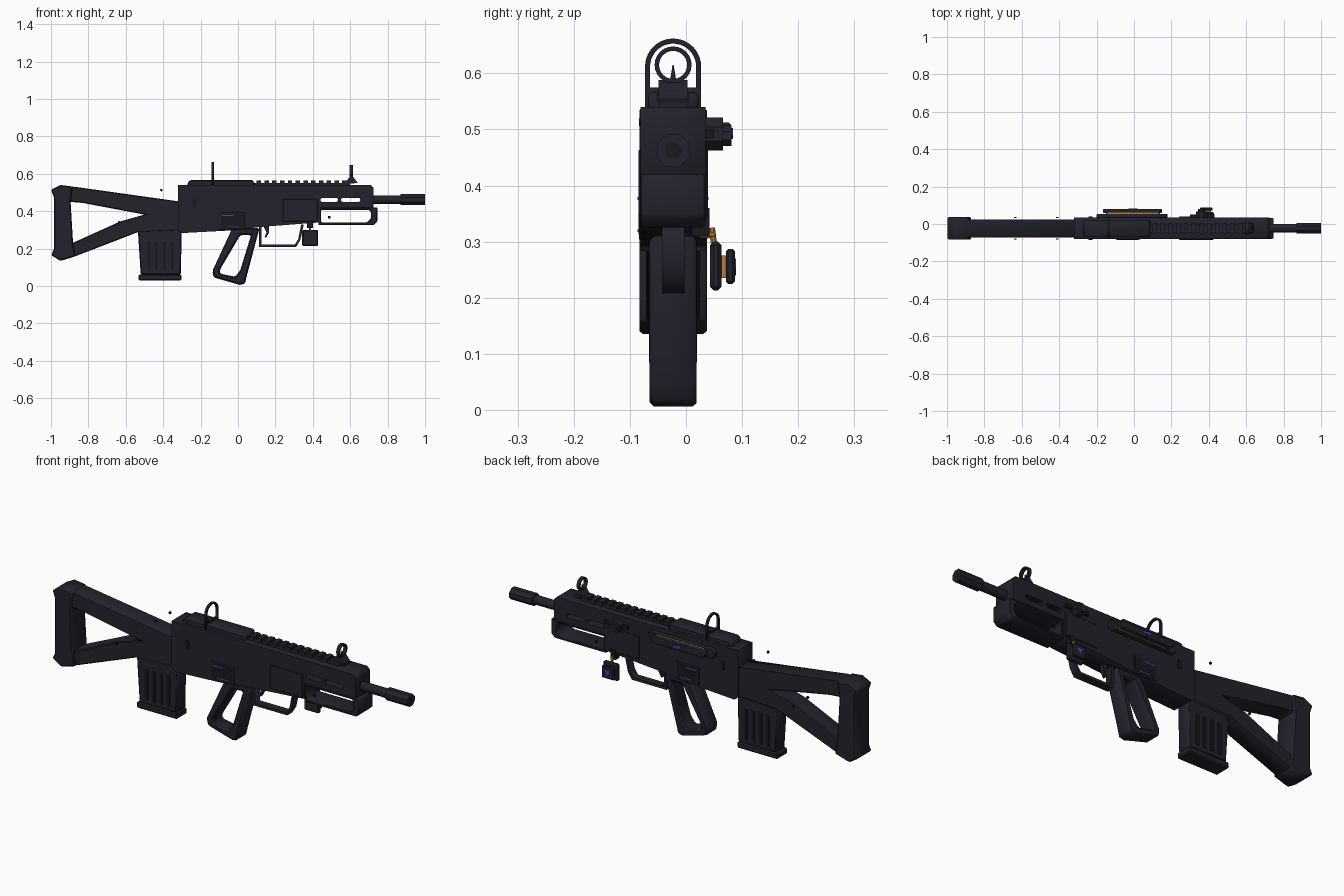
import bpy, bmesh, math
from mathutils import Matrix, Vector

if "Cube" in bpy.data.objects:
    bpy.data.objects.remove(bpy.data.objects["Cube"], do_unlink=True)

MID = -0.023  # y of the centre plane


def material(name, rgb):
    m = bpy.data.materials.new(name)
    m.use_nodes = True
    m.diffuse_color = (*rgb, 1)
    m.node_tree.nodes["Principled BSDF"].inputs["Base Color"].default_value = (*rgb, 1)
    return m


DARK = material("dark_blue_grey", (0.016, 0.016, 0.025))
BLACK = material("soft_black", (0.009, 0.009, 0.013))
PURPLE = material("purple", (0.08, 0.045, 0.5))
GOLD = material("gold", (0.45, 0.2, 0.05))


def add(name, bm, mat, bevel=0):
    bmesh.ops.recalc_face_normals(bm, faces=bm.faces)
    me = bpy.data.meshes.new(name)
    bm.to_mesh(me)
    bm.free()
    me.materials.append(mat)
    ob = bpy.data.objects.new(name, me)
    bpy.context.collection.objects.link(ob)
    if bevel:
        mod = ob.modifiers.new("edge_chamfer", "BEVEL")
        mod.width, mod.segments, mod.limit_method = bevel, 1, "ANGLE"
        mod.angle_limit = math.radians(35)
    return ob


def prism(name, loops, a, b, mat=DARK, bevel=0, axis="y"):
    """Extrude a flat outline with holes from a to b along y (or x)."""
    cu = bpy.data.curves.new(name, "CURVE")
    cu.dimensions, cu.fill_mode, cu.extrude = "2D", "BOTH", (b - a) / 2
    for loop in loops:
        sp = cu.splines.new("POLY")
        sp.points.add(len(loop) - 1)
        for p, (u, v) in zip(sp.points, loop):
            p.co = (u, v, 0, 1)
        sp.use_cyclic_u = True
    tmp = bpy.data.objects.new(name, cu)
    bpy.context.collection.objects.link(tmp)
    dg = bpy.context.evaluated_depsgraph_get()
    me = bpy.data.meshes.new_from_object(tmp.evaluated_get(dg))
    bm = bmesh.new()
    bm.from_mesh(me)
    bpy.data.objects.remove(tmp)
    bpy.data.curves.remove(cu)
    bpy.data.meshes.remove(me)
    bmesh.ops.remove_doubles(bm, verts=bm.verts, dist=1e-5)
    bmesh.ops.dissolve_limit(bm, angle_limit=0.02, verts=bm.verts, edges=bm.edges)
    mid = (a + b) / 2
    for v in bm.verts:
        u, w, d = v.co
        v.co = (u, mid + d, w) if axis == "y" else (mid + d, u, w)
    return add(name, bm, mat, bevel)


def box(name, x, y, z, mat=DARK, bevel=0):
    bm = bmesh.new()
    bmesh.ops.create_cube(bm, size=1)
    lo, hi = Vector((x[0], y[0], z[0])), Vector((x[1], y[1], z[1]))
    for v in bm.verts:
        v.co = (lo + hi) / 2 + Vector(c * s for c, s in zip(v.co, hi - lo))
    return add(name, bm, mat, bevel)


def rod(name, start, end, r, mat=DARK, sides=16, r2=None):
    start, end = Vector(start), Vector(end)
    d = end - start
    bm = bmesh.new()
    bmesh.ops.create_cone(bm, cap_ends=True, segments=sides, radius1=r,
                          radius2=r if r2 is None else r2, depth=d.length)
    turn = d.to_track_quat("Z", "Y").to_matrix().to_4x4()
    bm.transform(Matrix.Translation((start + end) / 2) @ turn
                 @ Matrix.Rotation(math.pi / sides, 4, "Z"))
    ob = add(name, bm, mat)
    for p in ob.data.polygons:
        p.use_smooth = sides > 8 and len(p.vertices) == 4
    return ob


def arc(cx, cz, r, a0=0, a1=360, n=24):
    full = a1 - a0 == 360
    angles = [math.radians(a0 + (a1 - a0) * i / n) for i in range(n if full else n + 1)]
    return [(cx + r * math.cos(t), cz + r * math.sin(t)) for t in angles]


def slot(x0, x1, z, r):
    return arc(x1 - r, z, r, -90, 90, 4) + arc(x0 + r, z, r, 90, 270, 4)


# Receiver and upper handguard with through slots
prism("receiver", [
    [(-.32, .54), (.71, .54), (.725, .525), (.725, .42), (.435, .42), (.435, .34),
     (.24, .325), (.11, .315), (-.02, .298), (-.3, .283), (-.32, .3)],
    slot(.44, .535, .46, .011), slot(.55, .655, .46, .011)],
    MID - .058, MID + .058, bevel=.01)
prism("lower_handguard", [
    [(.43, .42), (.745, .42), (.745, .345), (.725, .325), (.43, .325)],
    [(.445, .407), (.70, .407), (.71, .397), (.71, .36), (.69, .34), (.445, .34)]],
    MID - .056, MID + .056, bevel=.004)
prism("top_cover", [[(-.27, .535), (-.27, .55), (-.255, .567), (.08, .567), (.09, .535)]],
      MID - .045, MID + .045, bevel=.006)

# Toothed top rail
box("rail_base", (.08, .6), (MID - .024, MID + .024), (.535, .552))
for i in range(13):
    x = .1 + i * .0415
    box("rail_tooth", (x, x + .024), (MID - .028, MID + .028), (.548, .563))

# Sights
prism("rear_sight", [
    arc(MID, .612, .05, 0, 180, 20) + [(MID - .05, .54), (MID + .05, .54)],
    arc(MID, .612, .041, 0, 180, 20) + [(MID - .041, .575), (MID + .041, .575)]],
    -.141, -.129, axis="x")
prism("front_sight_ring", [arc(MID, .615, .033), arc(MID, .615, .025)],
      .597, .615, axis="x")
prism("front_sight_base", [[(.572, .552), (.585, .568), (.6, .588), (.612, .588),
                            (.627, .568), (.64, .552)]], MID - .026, MID + .026)
rod("front_sight_post", (.606, MID, .585), (.606, MID, .615), .006, r2=.001)

# Barrel and slotted muzzle
rod("barrel", (.7, MID, .462), (.88, MID, .462), .023)
muzzle = rod("muzzle", (.87, MID, .462), (1, MID, .462), .0315, sides=8)
cutters = [prism("muzzle_cutter", [slot(x0, x1, .464, .009)], MID - .1, MID + .1)
           for x0, x1 in ((.885, .912), (.935, .977))]
for c in cutters:
    mod = muzzle.modifiers.new("slot", "BOOLEAN")
    mod.operation, mod.object, mod.solver = "DIFFERENCE", c, "EXACT"
graph = bpy.context.evaluated_depsgraph_get()
baked = bpy.data.meshes.new_from_object(muzzle.evaluated_get(graph))
muzzle.modifiers.clear()
muzzle.data = baked
for c in cutters:
    bpy.data.objects.remove(c)
rod("muzzle_bore", (.99, MID, .462), (1.001, MID, .462), .015, BLACK)

# Skeleton stock and butt pad
prism("stock", [
    [(-.95, .535), (-.87, .53), (-.553, .487), (-.3, .45), (-.3, .3), (-.53, .29),
     (-.875, .157), (-.95, .15)],
    [(-.90, .45), (-.83, .444), (-.5, .382), (-.63, .345), (-.885, .23)]],
    MID - .048, MID + .048, bevel=.008)
prism("butt_pad", [[(-.999, .515), (-.95, .54), (-.885, .532), (-.895, .45), (-.882, .23),
                    (-.87, .158), (-.95, .134), (-.999, .165), (-.985, .195), (-.985, .475)]],
      MID - .06, MID + .06, bevel=.006)

# Magazine with ribs
prism("magazine", [[(-.537, .32), (-.3, .32), (-.306, .06), (-.52, .06)]],
      MID - .038, MID + .038, bevel=.006)
box("magazine_base", (-.532, -.302), (MID - .042, MID + .042), (.03, .062), bevel=.006)
for side in (-1, 1):
    for i in range(4):
        x = -.485 + i * .042
        y = MID + side * .039
        box("magazine_rib", (x, x + .016), (y - .004, y + .004), (.085, .24), BLACK)

# Open grip
prism("grip", [
    [(-.03, .31), (-.137, .08), (-.13, .046), (.01, .006), (.037, .012), (.046, .05),
     (.115, .31)],
    [(.012, .272), (.07, .272), (.012, .085), (-.015, .05), (-.095, .066), (-.098, .085)]],
    MID - .042, MID + .042, bevel=.008)

# Trigger and its guard
prism("trigger_guard", [
    [(.113, .32), (.113, .208), (.31, .208), (.333, .245), (.352, .33), (.338, .33),
     (.322, .25), (.303, .221), (.126, .221), (.126, .32)]], MID - .02, MID + .02)
prism("trigger", [[(.135, .32), (.165, .32), (.165, .285), (.15, .257), (.142, .262),
                   (.152, .287)]], MID - .01, MID + .01)

# Side panels, windows and buttons on both sides
for side in (-1, 1):
    def plate(name, x, z, depth, mat=DARK, bevel=0):
        a, b = MID + side * .05, MID + side * (.058 + depth)
        return box(name, x, (min(a, b), max(a, b)), z, mat, bevel)
    plate("handguard_panel", (.24, .425), (.345, .465), .004, bevel=.003)
    plate("window_frame", (-.1, .035), (.303, .395), .003, bevel=.002)
    plate("window", (-.09, .025), (.313, .385), .004, BLACK)
    plate("window_upper_stripe", (-.085, -.025), (.374, .38), .005, PURPLE)
    plate("window_lower_stripe", (-.06, .005), (.317, .322), .005, PURPLE)
    plate("rear_button", (-.242, -.222), (.42, .462), .004, BLACK)
    plate("front_button", (.48, .495), (.362, .375), -.002, BLACK)
    y = MID + side * .058
    for x, z in ((-.41, .513), (-.635, .34)):
        rod("stock_pin", (x, y - .003, z), (x, y + .003, z), .007, BLACK, 8)


# Layered cover and knob on the back side
def lozenge(x0, x1, z0, z1, c):
    return [(x0, z0 + c), (x0 + c, z0), (x1 - c, z0), (x1, z0 + c),
            (x1, z1 - c), (x1 - c, z1), (x0 + c, z1), (x0, z1 - c)]


prism("cover_plate", [lozenge(-.2, .18, .468, .518, .016)], .03, .054, bevel=.003)
prism("cover_inlay", [lozenge(-.15, .14, .474, .512, .012)], .05, .062, GOLD)
prism("cover_outer_plate", [lozenge(-.165, .15, .474, .512, .014)], .06, .08, bevel=.003)
prism("cover_mark", [[(-.03, .503), (.02, .496), (.012, .487), (-.005, .492), (-.012, .483)]],
      .078, .084, PURPLE)
rod("knob_base", (.36, .03, .492), (.36, .066, .492), .032, sides=8)
rod("knob_cap", (.36, .064, .489), (.36, .081, .489), .02, sides=8)
box("knob_lever", (.3, .43), (.034, .05), (.485, .5), BLACK)

# Hanging charm with a gold core and link
box("charm_back", (.343, .428), (.043, .063), (.213, .3), bevel=.006)
box("charm_core", (.36, .412), (.06, .074), (.235, .275), GOLD)
box("charm_front", (.352, .42), (.071, .087), (.225, .287), bevel=.004)
prism("charm_mark", [[(.37, .27), (.402, .27), (.386, .24)]], .085, .089, PURPLE)
rod("charm_link", (.386, .05, .295), (.386, .046, .325), .006, GOLD, 8)
rod("charm_hook", (.386, .025, .313), (.386, .052, .313), .007, GOLD, 8)
box("charm_mount", (.37, .4), (.01, .042), (.31, .36), BLACK)
